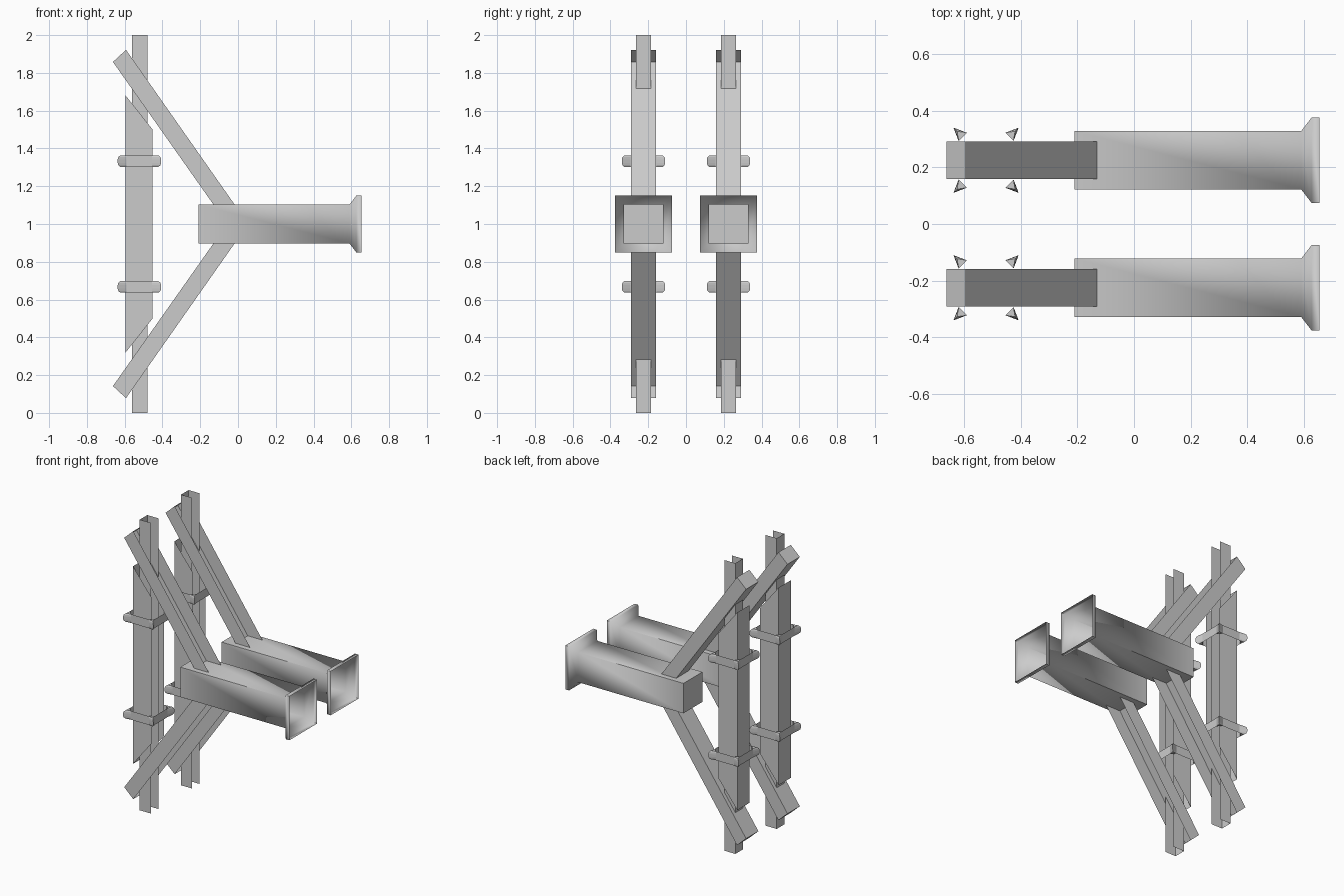
import bpy, bmesh, math
from mathutils import Vector

cube = bpy.data.objects.get("Cube")
if cube:
    bpy.data.objects.remove(cube)

GREY = (0.6, 0.6, 0.6, 1)
steel = bpy.data.materials.new("light grey steel")
steel.use_nodes = True
steel.diffuse_color = GREY
steel.node_tree.nodes["Principled BSDF"].inputs["Base Color"].default_value = GREY

MID_Z = 1.0
FRAME_Y = {"front": -0.225, "back": 0.225}


def finish(name, bm, smooth=False):
    bmesh.ops.recalc_face_normals(bm, faces=bm.faces)
    mesh = bpy.data.meshes.new(name)
    bm.to_mesh(mesh)
    bm.free()
    mesh.materials.append(steel)
    ob = bpy.data.objects.new(name, mesh)
    bpy.context.collection.objects.link(ob)
    if smooth:
        bpy.ops.object.select_all(action='DESELECT')
        ob.select_set(True)
        bpy.context.view_layer.objects.active = ob
        bpy.ops.object.shade_smooth_by_angle(angle=math.radians(60))
    return ob


def bridge(bm, a, b):
    """Join two closed rings of vertices with side faces."""
    n = len(a)
    for i in range(n):
        j = (i + 1) % n
        bm.faces.new((a[i], a[j], b[j], b[i]))


def channel(name, profile, y, half, closed):
    """Thin folded sheet: two side walls plus the chosen closed edges."""
    bm = bmesh.new()
    near, far = ([bm.verts.new((x, y + s * half, z)) for x, z in profile] for s in (-1, 1))
    bm.faces.new(near)
    bm.faces.new(far)
    for i in closed:
        j = (i + 1) % len(profile)
        bm.faces.new((near[i], near[j], far[j], far[i]))
    return finish(name, bm)


def arm(name, y):
    """Square tube with a closed back end and an open flared mouth."""
    bm = bmesh.new()
    rings = []
    for x, h in ((-0.21, 0.103), (0.59, 0.103), (0.627, 0.151), (0.655, 0.151)):
        rings.append([bm.verts.new((x, y + sy * h, MID_Z + sz * h))
                      for sy, sz in ((-1, -1), (1, -1), (1, 1), (-1, 1))])
    bm.faces.new(rings[0])
    for a, b in zip(rings, rings[1:]):
        bridge(bm, a, b)
    return finish(name, bm, smooth=True)


def clamp(name, y, z):
    """Thin band with chamfered corners and a rounded ear at each corner."""
    bm = bmesh.new()
    cx, side, cut, tip, h = -0.522, 0.097, 0.068, 0.115, 0.03
    corners = ((-1, -1), (1, -1), (1, 1), (-1, 1))
    outline = []
    for sx, sy in corners:
        pair = [(sx * side, sy * cut), (sx * cut, sy * side)]
        outline += pair if sx * sy > 0 else pair[::-1]
    # reorder so each corner follows the last
    outline.sort(key=lambda p: math.atan2(p[1], p[0]))
    low, high = ([bm.verts.new((cx + px, y + py, z + dz)) for px, py in outline] for dz in (-h, h))
    bridge(bm, low, high)
    # ears
    for sx, sy in corners:
        b, c = Vector((sx * cut, sy * side)), Vector((sx * side, sy * cut))
        a, m = Vector((sx * tip, sy * tip)), (b + c) / 2
        rings = []
        for dz, k in ((-h, 0.6), (-0.7 * h, 0.9), (-0.3 * h, 1), (0.3 * h, 1), (0.7 * h, 0.9), (h, 0.6)):
            rings.append([bm.verts.new((cx + p.x, y + p.y, z + dz))
                          for p in (b, c, m.lerp(a, k))])
        bm.faces.new(rings[0])
        bm.faces.new(rings[-1])
        for r, s in zip(rings, rings[1:]):
            bridge(bm, r, s)
    return finish(name, bm)


post = [(-0.562, 0), (-0.562, 2), (-0.478, 2), (-0.478, 0)]
sleeve = [(-0.595, 0.32), (-0.595, 1.68), (-0.452, 1.5), (-0.452, 0.5)]
brace = [(-0.13, 1.103), (-0.662, 1.858), (-0.593, 1.922), (-0.018, 1.103)]

for side, y in FRAME_Y.items():
    channel(side + "_post", post, y, 0.041, [0])
    channel(side + "_sleeve", sleeve, y, 0.067, [0])
    arm(side + "_arm", y)
    for level, s in (("upper", 1), ("lower", -1)):
        profile = [(x, MID_Z + s * (z - MID_Z)) for x, z in brace]
        channel(f"{side}_{level}_brace", profile, y, 0.067, [0, 1])
        clamp(f"{side}_{level}_clamp", y, MID_Z + s * 0.333)
